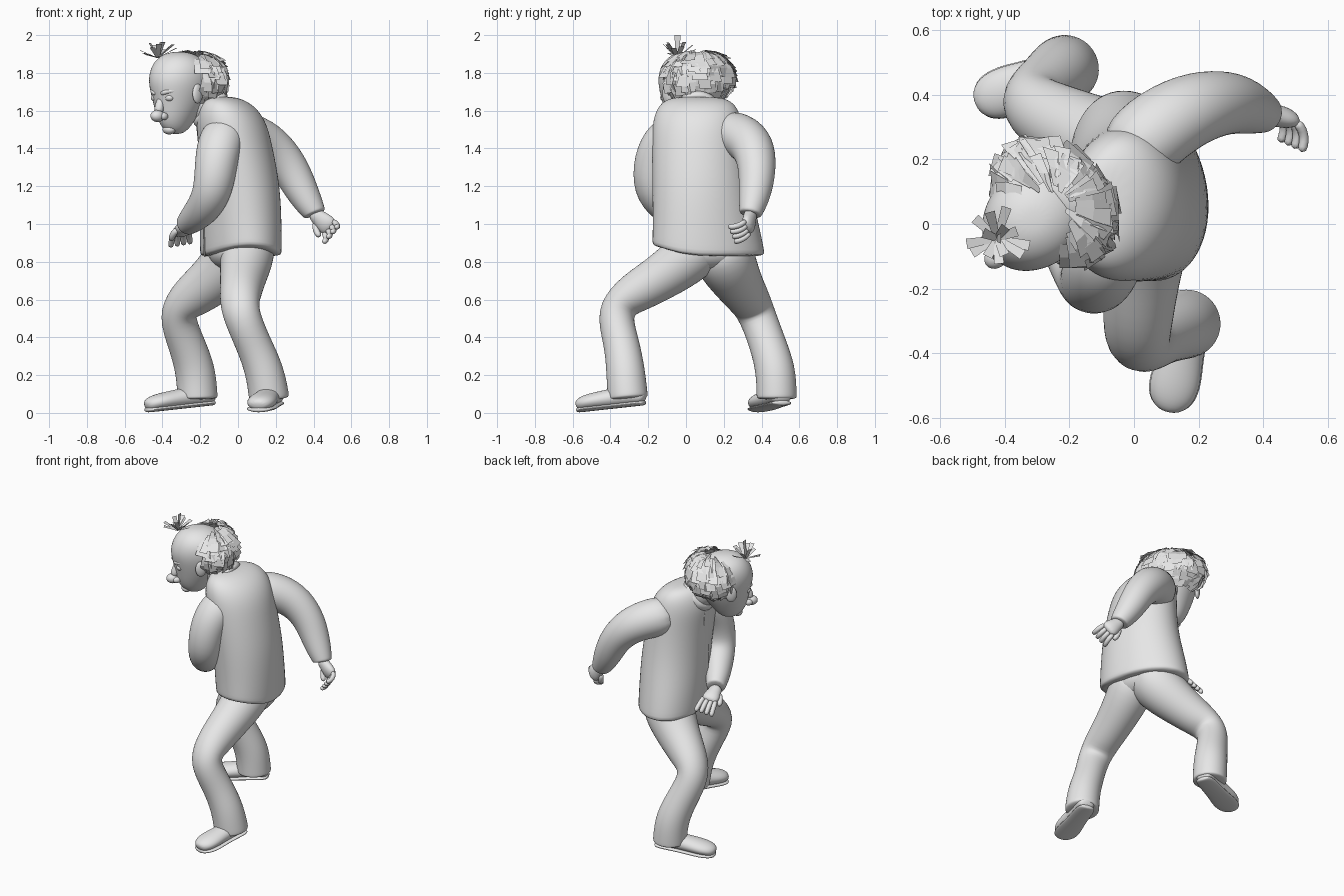
import bpy, bmesh, math, random
from mathutils import Vector, Matrix

random.seed(4)
cube = bpy.data.objects.get("Cube")
if cube:
    bpy.data.objects.remove(cube)

grey = bpy.data.materials.new("plain grey")
grey.use_nodes = True
grey.diffuse_color = (0.8, 0.8, 0.8, 1)
grey.node_tree.nodes["Principled BSDF"].inputs["Base Color"].default_value = (0.8, 0.8, 0.8, 1)


def finish(name, bm, smooth=True, subsurf=0):
    mesh = bpy.data.meshes.new(name)
    bmesh.ops.recalc_face_normals(bm, faces=bm.faces)
    for face in bm.faces:
        face.smooth = smooth
    bm.to_mesh(mesh)
    bm.free()
    obj = bpy.data.objects.new(name, mesh)
    bpy.context.collection.objects.link(obj)
    mesh.materials.append(grey)
    if subsurf:
        obj.modifiers.new("Round", 'SUBSURF').levels = subsurf
        obj.modifiers["Round"].render_levels = subsurf
    return obj


def loft(name, rings, subsurf=2):
    """Skin a list of point rings and close both ends."""
    bm = bmesh.new()
    rows = [[bm.verts.new(p) for p in ring] for ring in rings]
    n = len(rows[0])
    for low, high in zip(rows, rows[1:]):
        for i in range(n):
            j = (i + 1) % n
            bm.faces.new((low[i], low[j], high[j], high[i]))
    bm.faces.new(rows[0])
    bm.faces.new(rows[-1])
    return finish(name, bm, True, subsurf)


def oval(c, a, b, n=12):
    """Ring around c spanned by the half-axes a and b."""
    steps = [math.tau * i / n for i in range(n)]
    return [c + (a * math.cos(t) + b * math.sin(t)) * 1.045 for t in steps]


def tube(name, points, a0=None, n=12, subsurf=2):
    """Limb through (x, y, z, radius[, second radius]) points."""
    centres = [Vector(p[:3]) for p in points]
    rings, a = [], a0
    for i, p in enumerate(points):
        t = (centres[min(i + 1, len(points) - 1)] - centres[max(i - 1, 0)]).normalized()
        a = t.orthogonal() if a is None else a
        a = (a - t * a.dot(t)).normalized()
        rings.append(oval(centres[i], a * p[3], t.cross(a) * p[-1], n))
    return loft(name, rings, subsurf)


def flat_oval(x, y, z, short, long, yaw, n=16):
    c, s = math.cos(yaw), math.sin(yaw)
    return oval(Vector((x, y, z)), Vector((c, s, 0)) * short, Vector((-s, c, 0)) * long, n)


def ball(name, loc, size, yaw=0.0):
    bm = bmesh.new()
    m = Matrix.Translation(loc) @ Matrix.Rotation(yaw, 4, 'Z') @ Matrix.Diagonal((*size, 1))
    bmesh.ops.create_uvsphere(bm, u_segments=24, v_segments=16, radius=1, matrix=m)
    return finish(name, bm)


# Jacket: stacked ovals that twist from hips to shoulders, hem raised on one side
body = [(.015, .12, .825, .198, .295, 17), (.015, .12, .84, .202, .3, 17),
        (.015, .105, 1.0, .205, .28, 17), (.015, .08, 1.2, .204, .255, 10),
        (-.01, .065, 1.4, .192, .24, 0), (-.035, .06, 1.53, .185, .235, -8),
        (-.055, .06, 1.615, .15, .212, -10), (-.075, .06, 1.66, .1, .165, -10),
        (-.09, .06, 1.675, .05, .09, -10)]
rings = [flat_oval(*r[:5], math.radians(r[5])) for r in body]
for ring in rings[:2]:
    for p in ring:
        p.z += .3 * max(0, -p.y)
loft("jacket", rings)

# Jacket front edge, a thin strip down the chest
strip = []
for x, y, z, short, long, yaw in body[:6]:
    w = math.radians(yaw)
    strip.append((x - short * math.cos(w), y - short * math.sin(w), z, .03, .006))
tube("jacket_front_edge", strip, Vector((0, 1, 0)), 8)

# Collar and neck
tube("neck", [(-.1, .06, 1.56, .1), (-.18, .055, 1.63, .095), (-.26, .05, 1.7, .095)])
tube("collar", [(-.11, .06, 1.58, .125), (-.15, .058, 1.61, .12), (-.175, .056, 1.635, .11)])

# Trousers
ball("trouser_seat", (.01, .11, .85), (.165, .235, .11), math.radians(15))
tube("left_trouser_leg", [(.055, .1, .93, .14), (.05, .03, .83, .145), (.025, -.14, .71, .12),
     (.01, -.31, .615, .108), (.01, -.385, .53, .098), (.08, -.34, .37, .093), (.14, -.32, .23, .102),
     (.162, -.31, .1, .106), (.164, -.308, .085, .106), (.165, -.307, .07, .1)])
tube("right_trouser_leg", [(.02, .16, .93, .16), (-.01, .205, .81, .165), (-.15, .275, .685, .13),
     (-.28, .34, .59, .11), (-.33, .378, .515, .097), (-.27, .435, .36, .097), (-.225, .475, .23, .106),
     (-.215, .48, .1, .106), (-.214, .48, .085, .106), (-.214, .48, .07, .1)])


# Shoes: upper plus flat sole along a heel-to-toe line, heel slightly raised
def shoe(name, heel, toe):
    heel, toe = Vector((*heel, .04)), Vector((*toe, 0))
    side = (toe - heel).cross(Vector((0, 0, 1))).normalized()
    upper, sole = [], []
    for s, w, top in [(0, .035, .06), (.06, .06, .09), (.3, .062, .12), (.52, .066, .105),
                      (.75, .08, .098), (.92, .068, .085), (1, .03, .06)]:
        x, y, z = heel.lerp(toe, s)
        upper.append((x, y, z + (top + .008) / 2, w, (top - .008) / 2))
        sole.append((x, y, z + .015, w * 1.04, .014))
    tube(name + "_upper", upper, side)
    tube(name + "_sole", sole, side)


shoe("left_shoe", (.195, -.215), (.105, -.58))
shoe("right_shoe", (-.125, .515), (-.49, .375))

# Sleeves
tube("left_sleeve", [(-.04, .0, 1.5, .11), (-.09, -.11, 1.45, .122), (-.115, -.17, 1.34, .114),
     (-.13, -.182, 1.18, .104), (-.175, -.11, 1.09, .094), (-.235, -.01, 1.03, .077),
     (-.27, .06, 1.0, .06), (-.275, .07, .995, .058)])
tube("right_sleeve", [(-.04, .18, 1.48, .12), (.06, .29, 1.47, .126), (.18, .36, 1.41, .115),
     (.275, .378, 1.3, .1), (.33, .37, 1.19, .09), (.38, .352, 1.1, .073),
     (.405, .342, 1.06, .06), (.408, .34, 1.05, .057)])


# Hands: flattened palm, four fingers curled by bend, and a thumb
def hand(name, wrist, along, curl, bend):
    wrist, along = Vector(wrist), Vector(along).normalized()
    curl = Vector(curl)
    curl = (curl - along * curl.dot(along)).normalized()
    side = along.cross(curl)
    palm = [(-.03, .038, .034), (.02, .042, .033), (.065, .056, .034), (.11, .046, .022)]
    tube(name + "_palm", [(*(wrist + along * s), a, b) for s, a, b in palm], side)
    for i in range(4):
        p = wrist + along * .085 + side * (i - 1.5) * .027
        path = [p]
        for knuckle in range(1, 4):
            turned = along * math.cos(bend * knuckle) + curl * math.sin(bend * knuckle)
            p = p + turned * .038 + side * (i - 1.5) * .003
            path.append(p)
        tube(f"{name}_finger_{i + 1}", [(*p, .016) for p in path], n=8, subsurf=1)
    base = wrist + along * .015 + side * .03
    path = [base, base + along * .035 + side * .03 + curl * .015, base + along * .08 + side * .035 + curl * .035]
    tube(name + "_thumb", [(*p, .018) for p in path], n=8, subsurf=1)


hand("left_hand", (-.285, .085, .985), (-.15, .9, -.3), (.1, .3, -1), .2)
hand("right_hand", (.415, .34, 1.045), (.68, -.12, -.62), (-.1, -1, -.3), .55)

# Head, built in its own turned frame
turn = math.radians(225)
ahead = Vector((math.cos(turn), math.sin(turn), 0))
across = Vector((-math.sin(turn), math.cos(turn), 0))
UP = Vector((0, 0, 1))


def face_point(forward, sideways, z):
    return Vector((-.29, .035, z)) + ahead * forward + across * sideways


skull = [(1.475, .055, .03, .03), (1.505, .055, .08, .06), (1.56, .05, .112, .088),
         (1.63, .03, .145, .118), (1.7, .02, .172, .14), (1.76, .012, .19, .152),
         (1.82, .015, .172, .148), (1.87, .025, .13, .12), (1.9, .03, .08, .075), (1.912, .03, .03, .03)]
loft("head", [flat_oval(*face_point(f, 0, z), a, b, turn) for z, f, a, b in skull])
tube("nose_bridge", [(*face_point(.15, 0, 1.685), .02), (*face_point(.175, 0, 1.64), .022),
     (*face_point(.185, 0, 1.585), .03)])
ball("nose_tip", face_point(.192, 0, 1.572), (.042, .034, .032), turn)
ball("chin", face_point(.105, 0, 1.5), (.032, .038, .026), turn)
tube("lips", [(*face_point(.115, -.055, 1.532), .008), (*face_point(.152, 0, 1.54), .012),
     (*face_point(.115, .055, 1.532), .008)], n=8)
for side, label in ((1, "left"), (-1, "right")):
    ball(label + "_nostril", face_point(.172, side * .028, 1.57), (.025, .018, .02), turn)
    ball(label + "_eye", face_point(.155, side * .052, 1.668), (.024, .026, .02), turn)
    tube(label + "_brow", [(*face_point(.188, side * .018, 1.688), .014),
         (*face_point(.175, side * .055, 1.705), .015),
         (*face_point(.132, side * .1, 1.705), .01)], n=8)
    ball(label + "_ear", face_point(.04, side * .148, 1.69), (.035, .016, .052), turn)

# Hair: under-mass covered by overlapping flat locks
ball("hair_base", (-.21, .09, 1.765), (.115, .17, .125), turn)


def hair_point(az, el, scale):
    az, el = math.radians(az), math.radians(el)
    p = ahead * math.cos(az) * math.cos(el) * .16 + across * math.sin(az) * math.cos(el) * .212
    return Vector((-.245, .068, 1.775)) + (p + UP * math.sin(el) * .147) * scale


bm = bmesh.new()
for row in range(7):
    for k in range(18):
        front = 85 if row == 0 else 60
        az = front + (360 - 2 * front) * k / 17 + random.uniform(-7, 7)
        top = 74 - row * 16 + random.uniform(-7, 7)
        half, tilt, drift = random.uniform(8, 13), random.uniform(-.05, .05), random.uniform(-9, 9)
        rows = []
        for step, scale in ((0, .98), (.5, 1.04), (1, random.uniform(1.03, 1.14))):
            mid, el = az + drift * step, max(top - 36 * step, -60)
            rows.append([bm.verts.new(hair_point(mid + d * half, el, scale + d * tilt)) for d in (-1, 1)])
        for a, b in zip(rows, rows[1:]):
            bm.faces.new((a[0], a[1], b[1], b[0]))
finish("hair_locks", bm, False)

# Tuft of short flat locks on the forehead
bm = bmesh.new()
for k in range(14):
    az = k * 2.4
    lean = 0.1 if k == 0 else random.uniform(.5, 1.4)
    reach = .12 if k == 0 else random.uniform(.08, .12)
    out = Vector((math.cos(az), math.sin(az), 0))
    wide = out.cross(UP) * .016
    base = Vector((-.425, -.045, 1.88))
    tip = base + (out * math.sin(lean) + UP * math.cos(lean)) * reach
    bm.faces.new([bm.verts.new(p) for p in (base - wide * .6, base + wide * .6, tip + wide, tip - wide)])
finish("forehead_tuft", bm, False)
